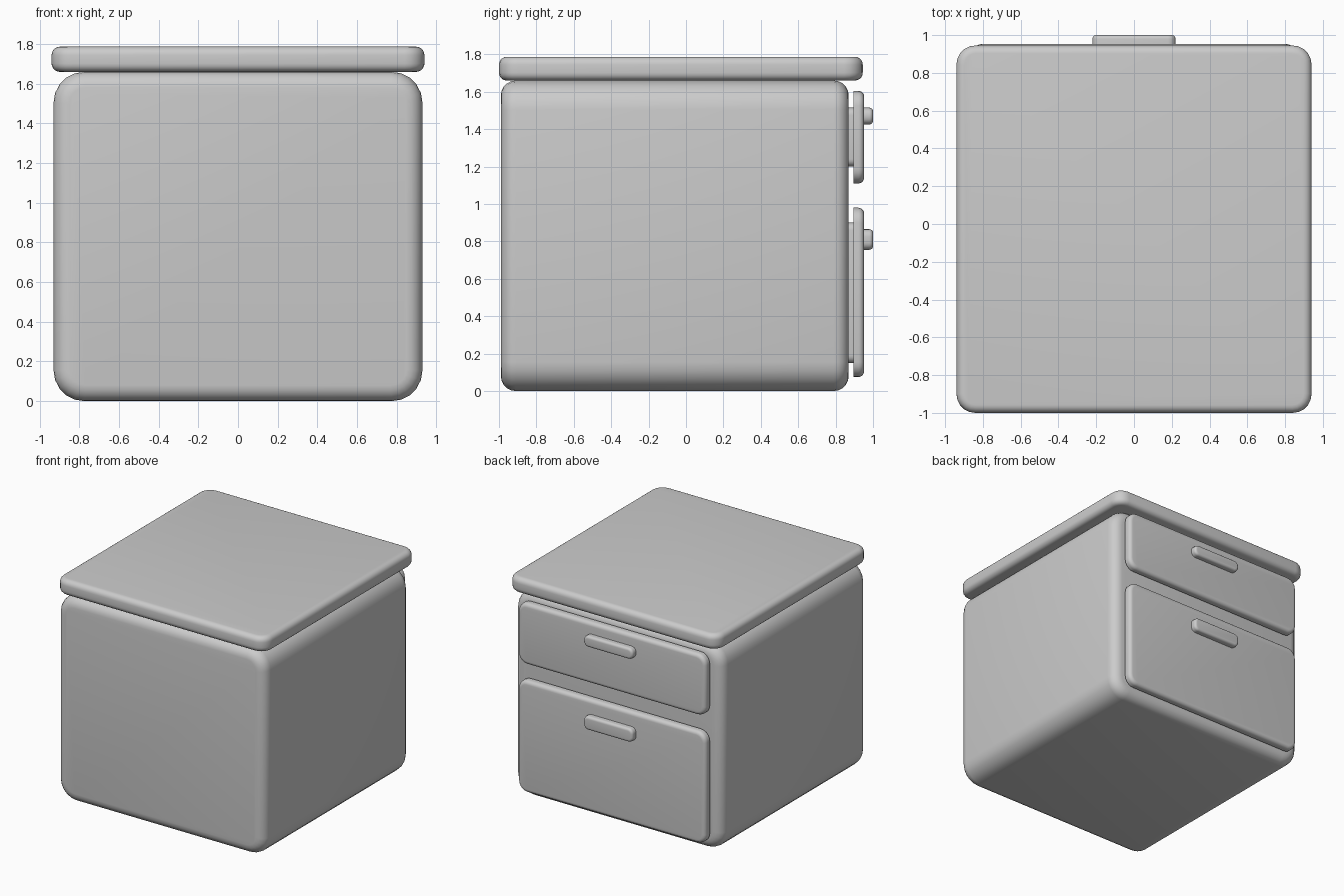
import bpy, bmesh

if "Cube" in bpy.data.objects:
    bpy.data.objects.remove(bpy.data.objects["Cube"])


def rounded_slab(name, lo, hi, axis, corner, rim, both=True, segs=5):
    """Box from lo to hi: edges along axis rounded by corner, end rims by rim."""
    bm = bmesh.new()
    bmesh.ops.create_cube(bm, size=1)
    for v in bm.verts:
        for i in range(3):
            v.co[i] = hi[i] if v.co[i] > 0 else lo[i]

    def bevel(edges, offset, segments):
        bmesh.ops.bevel(bm, geom=edges, offset=offset, segments=segments,
                        profile=0.5, affect='EDGES', clamp_overlap=True)

    def span(e):
        return abs(e.verts[0].co[axis] - e.verts[1].co[axis])

    def at_end(e, value):
        return all(abs(v.co[axis] - value) < 1e-4 for v in e.verts)

    bevel([e for e in bm.edges if span(e) > 1e-4], corner, segs)
    ends = [hi[axis], lo[axis]] if both else [hi[axis]]
    bevel([e for e in bm.edges if any(at_end(e, z) for z in ends)], rim, 5)
    bmesh.ops.recalc_face_normals(bm, faces=bm.faces[:])

    mesh = bpy.data.meshes.new(name)
    bm.to_mesh(mesh)
    bm.free()
    ob = bpy.data.objects.new(name, mesh)
    bpy.context.collection.objects.link(ob)
    bpy.ops.object.select_all(action='DESELECT')
    ob.select_set(True)
    bpy.context.view_layer.objects.active = ob
    bpy.ops.object.shade_smooth_by_angle(angle=0.7)
    return ob


# Cabinet body and overhanging top
rounded_slab("cabinet_body", (-0.93, -0.99, 0), (0.93, 0.87, 1.66), 1, 0.155, 0.08)
rounded_slab("cabinet_top", (-0.94, -1.0, 1.66), (0.94, 0.945, 1.787), 2, 0.10, 0.042)

# Drawers: front panel, recessed backing and pull handle
drawers = [("upper", 1.11, 1.605, 1.20, 1.515, 1.425, 1.515),
           ("lower", 0.075, 0.98, 0.15, 0.90, 0.755, 0.865)]
for label, z0, z1, b0, b1, h0, h1 in drawers:
    rounded_slab(label + "_drawer_front", (-0.84, 0.895, z0), (0.84, 0.952, z1),
                 1, 0.08, 0.03, both=False)
    rounded_slab(label + "_drawer_backing", (-0.74, 0.86, b0), (0.74, 0.90, b1),
                 1, 0.04, 0.005, both=False)
    rounded_slab(label + "_drawer_handle", (-0.22, 0.945, h0), (0.22, 1.0, h1),
                 1, 0.04, 0.02, both=False)
